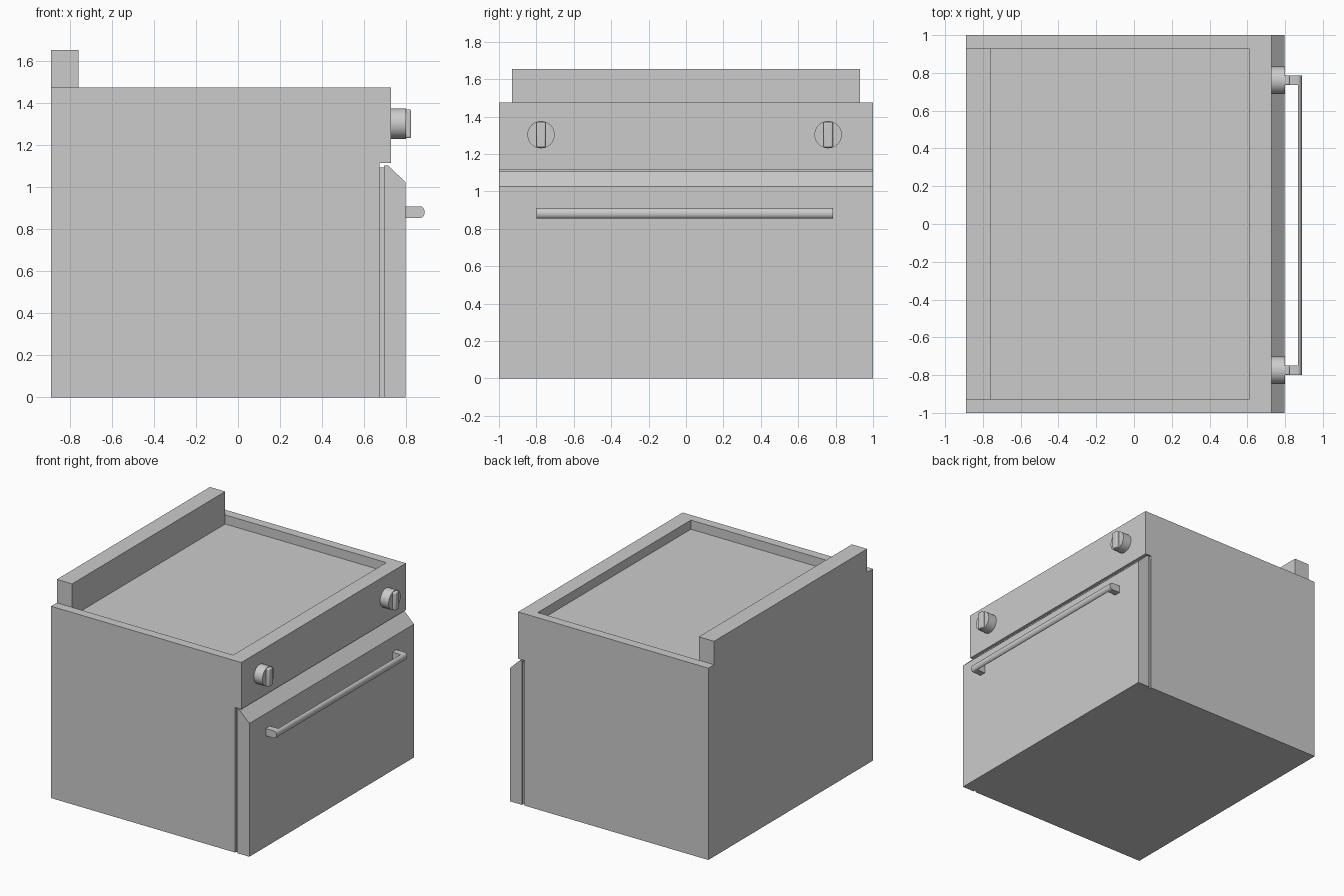
import bpy, bmesh
from math import radians, pi, cos, sin
from mathutils import Matrix

if "Cube" in bpy.data.objects:
    bpy.data.objects.remove(bpy.data.objects["Cube"])


def finish(bm, name):
    bmesh.ops.recalc_face_normals(bm, faces=bm.faces)
    mesh = bpy.data.meshes.new(name)
    bm.to_mesh(mesh)
    bm.free()
    ob = bpy.data.objects.new(name, mesh)
    bpy.context.collection.objects.link(ob)
    return ob


def prism(name, profile, y0, y1):
    """Extrude an (x, z) profile along y."""
    bm = bmesh.new()
    face = bm.faces.new([bm.verts.new((x, y0, z)) for x, z in profile])
    ext = bmesh.ops.extrude_face_region(bm, geom=[face])["geom"]
    moved = [v for v in ext if isinstance(v, bmesh.types.BMVert)]
    bmesh.ops.translate(bm, verts=moved, vec=(0, y1 - y0, 0))
    return finish(bm, name)


def box(name, x0, x1, y0, y1, z0, z1):
    return prism(name, [(x0, z0), (x1, z0), (x1, z1), (x0, z1)], y0, y1)


def smooth(ob):
    bpy.ops.object.select_all(action='DESELECT')
    ob.select_set(True)
    bpy.context.view_layer.objects.active = ob
    bpy.ops.object.shade_smooth_by_angle(angle=radians(35))


def bevel(ob, width, segments=3):
    mod = ob.modifiers.new("Bevel", 'BEVEL')
    mod.width, mod.segments = width, segments
    mod.limit_method = 'ANGLE'


# Cabinet with overhanging control panel
body = prism("cabinet", [(-0.89, 0), (0.675, 0), (0.675, 1.115),
                         (0.728, 1.115), (0.728, 1.475), (-0.89, 1.475)], -1, 1)

# Sunken cooktop tray
cutter = box("tray_cutter", -0.76, 0.61, -0.93, 0.93, 1.405, 1.6)
cutter.hide_render = True
cutter.hide_set(True)
cut = body.modifiers.new("Tray", 'BOOLEAN')
cut.operation, cut.solver, cut.object = 'DIFFERENCE', 'EXACT', cutter

# Backsplash
box("backsplash", -0.89, -0.76, -0.93, 0.93, 1.475, 1.655)

# Door seal, set back from the sides, and door with a sloped top edge
box("door_seal", 0.675, 0.695, -0.985, 0.985, 0, 1.095)
prism("oven_door", [(0.695, 0), (0.797, 0), (0.797, 1.025),
                    (0.715, 1.105), (0.695, 1.105)], -1, 1)

# Handle: rounded bar on two end posts
arc = [(0.868 + 0.021 * cos(a), 0.882 + 0.028 * sin(a))
       for a in [-pi / 2 + i * pi / 8 for i in range(9)]]
smooth(prism("handle_bar", arc, -0.80, 0.787))
for label, y0 in (("left", -0.80), ("right", 0.737)):
    smooth(prism("handle_post_" + label, [(0.795, 0.854)] + arc + [(0.795, 0.91)],
                 y0, y0 + 0.05))

# Control knobs with a raised grip
for label, y in (("left", -0.775), ("right", 0.76)):
    bm = bmesh.new()
    bmesh.ops.create_cone(bm, cap_ends=True, segments=32, radius1=0.073,
                          radius2=0.073, depth=0.075,
                          matrix=Matrix.Translation((0.7625, y, 1.303))
                          @ Matrix.Rotation(pi / 2, 4, 'Y'))
    smooth(finish(bm, "knob_" + label))
    grip = box("knob_grip_" + label, 0.77, 0.825, y - 0.025, y + 0.025, 1.235, 1.371)
    bevel(grip, 0.008)
    smooth(grip)
